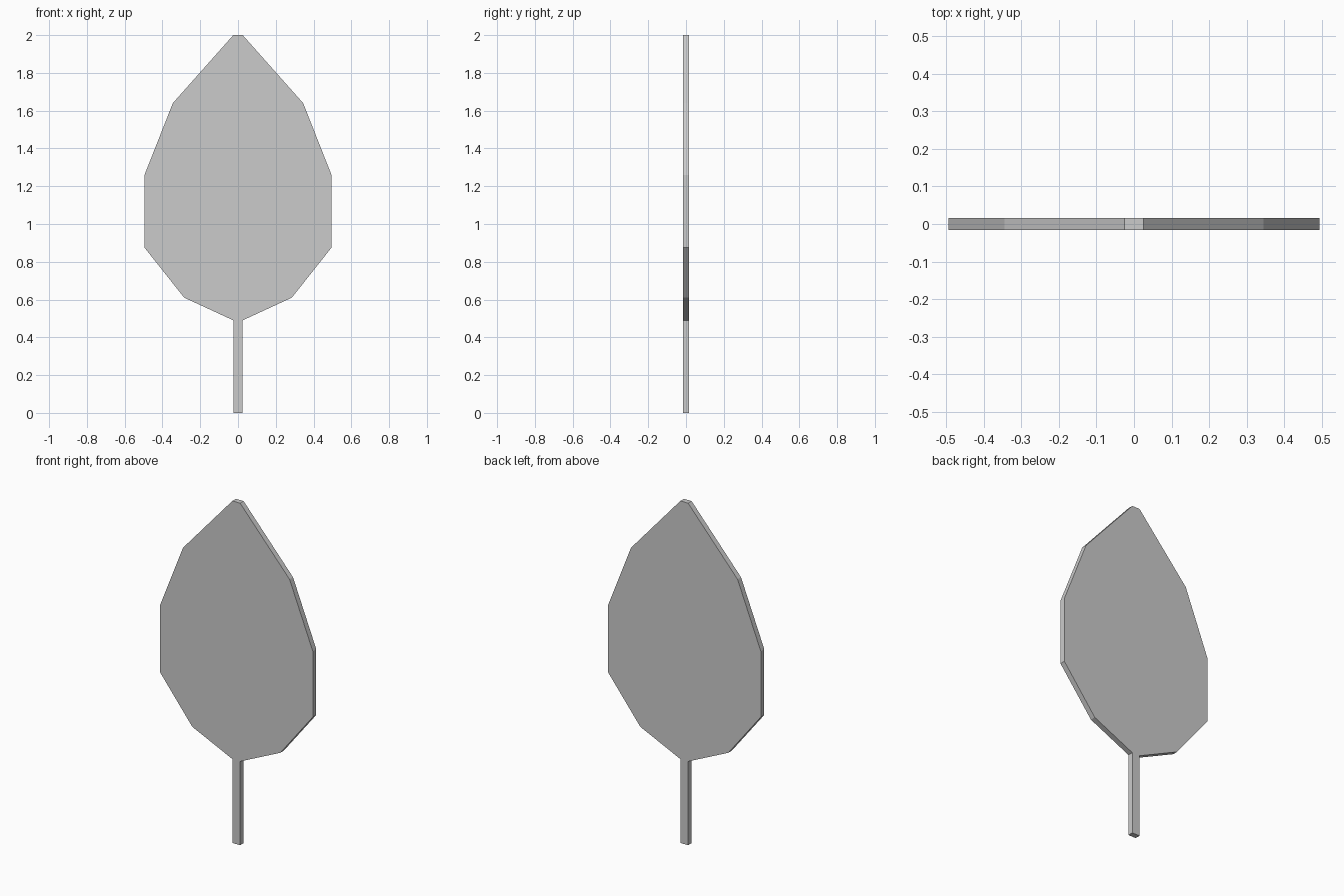
import bpy, bmesh

if "Cube" in bpy.data.objects:
    bpy.data.objects.remove(bpy.data.objects["Cube"])

HALF_THICKNESS = 0.016

# Right half of the leaf outline (x, z), from stem foot to tip
half = [(0.025, 0), (0.025, 0.49), (0.285, 0.61), (0.495, 0.875),
        (0.495, 1.26), (0.345, 1.64), (0.025, 2.0)]
outline = half + [(-x, z) for x, z in reversed(half)]

# Leaf blade with its stem: one flat outline extruded through its thickness
bm = bmesh.new()
face = bm.faces.new([bm.verts.new((x, -HALF_THICKNESS, z)) for x, z in outline])
back = bmesh.ops.extrude_face_region(bm, geom=[face], use_keep_orig=True)
moved = [v for v in back["geom"] if isinstance(v, bmesh.types.BMVert)]
bmesh.ops.translate(bm, verts=moved, vec=(0, 2 * HALF_THICKNESS, 0))
bmesh.ops.recalc_face_normals(bm, faces=bm.faces[:])

mesh = bpy.data.meshes.new("leaf")
bm.to_mesh(mesh)
bm.free()
leaf = bpy.data.objects.new("leaf", mesh)
bpy.context.collection.objects.link(leaf)
